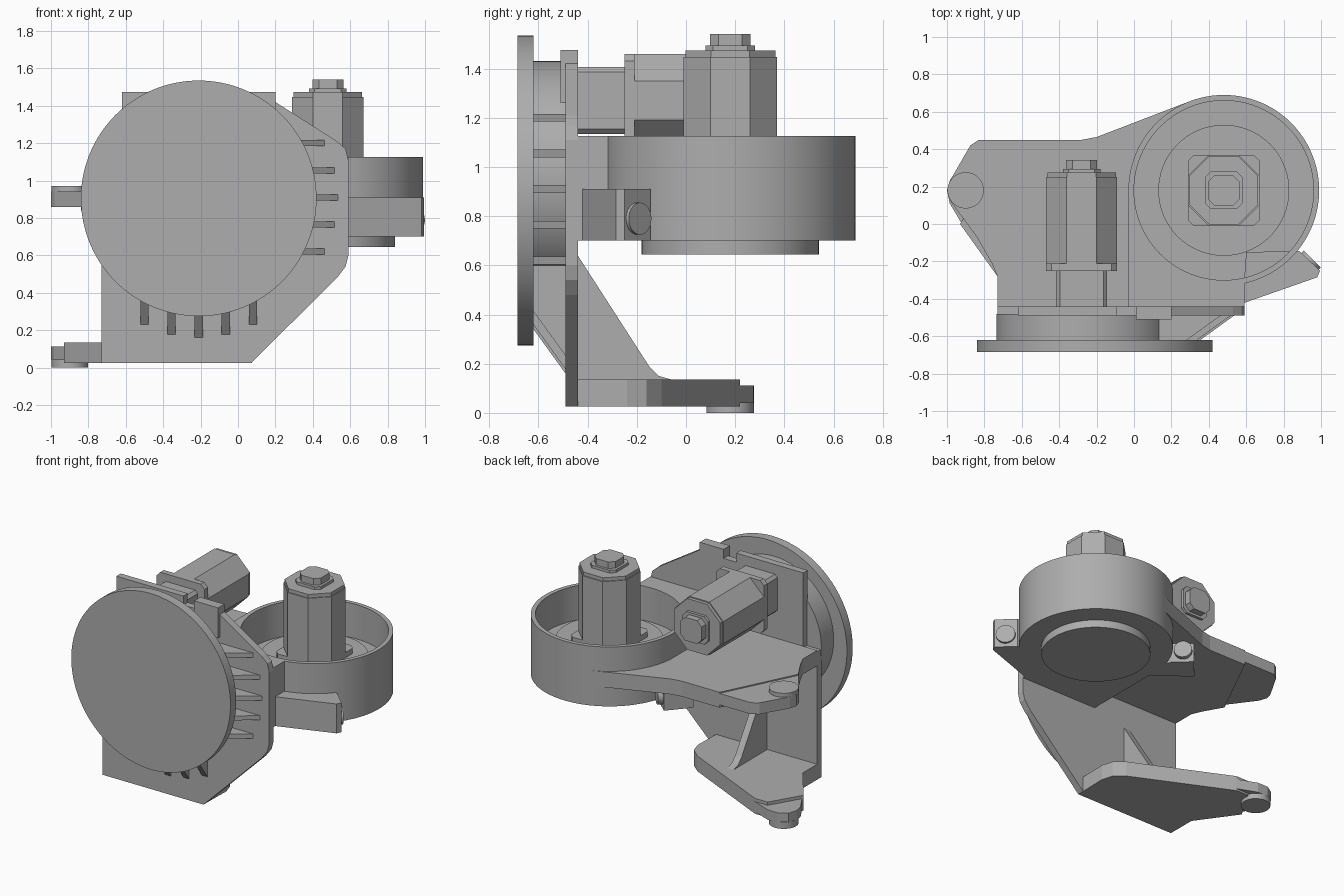
import bpy, bmesh, math
from mathutils import Matrix, Vector

old = bpy.data.objects.get("Cube")
if old:
    bpy.data.objects.remove(old)

metal = bpy.data.materials.new("machined grey")
metal.use_nodes = True
metal.diffuse_color = (0.42, 0.42, 0.42, 1)
metal.node_tree.nodes["Principled BSDF"].inputs["Base Color"].default_value = (0.42, 0.42, 0.42, 1)


def finish(name, bm, smooth=False):
    bmesh.ops.recalc_face_normals(bm, faces=bm.faces)
    me = bpy.data.meshes.new(name)
    bm.to_mesh(me)
    bm.free()
    ob = bpy.data.objects.new(name, me)
    bpy.context.collection.objects.link(ob)
    me.materials.append(metal)
    if smooth:
        bpy.ops.object.select_all(action='DESELECT')
        ob.select_set(True)
        bpy.context.view_layer.objects.active = ob
        bpy.ops.object.shade_smooth_by_angle(angle=math.radians(25))
    return ob


def prism(name, pts, axis, lo, hi, smooth=False):
    """Extrude a flat outline along one axis."""
    place = {'x': lambda a, b, h: (h, a, b),
             'y': lambda a, b, h: (a, h, b),
             'z': lambda a, b, h: (a, b, h)}[axis]
    bm = bmesh.new()
    face = bm.faces.new([bm.verts.new(place(a, b, lo)) for a, b in pts])
    ext = bmesh.ops.extrude_face_region(bm, geom=[face])
    verts = [v for v in ext["geom"] if isinstance(v, bmesh.types.BMVert)]
    bmesh.ops.translate(bm, verts=verts, vec=place(0, 0, hi - lo))
    return finish(name, bm, smooth)


def cylinder(name, center, direction, radius, depth, sides=96):
    """Cylinder starting at center and growing along direction."""
    d = Vector(direction).normalized()
    rot = d.to_track_quat('Z', 'Y').to_matrix().to_4x4()
    bm = bmesh.new()
    bmesh.ops.create_cone(bm, cap_ends=True, segments=sides, radius1=radius, radius2=radius,
                          depth=depth, matrix=Matrix.Translation(Vector(center) + d * depth / 2) @ rot)
    return finish(name, bm, True)


def chamfered(cx, cy, half, cut):
    k = half - cut
    return [(cx + x, cy + y) for x, y in
            ((half, -k), (half, k), (k, half), (-k, half), (-half, k), (-half, -k), (-k, -half), (k, -half))]


def motor(name, cx, cy, axis, start):
    """Mounting flange, octagonal body, lid, collar and end nut."""
    for part, half, cut, lo, hi in (("flange", 0.19, 0.03, 0, 0.04),
                                    ("body", 0.19, 0.11, 0.04, 0.5),
                                    ("lid", 0.183, 0.105, 0.5, 0.525),
                                    ("collar", 0.1, 0.03, 0.525, 0.545),
                                    ("nut", 0.083, 0.035, 0.545, 0.592)):
        prism(f"{name}_{part}", chamfered(cx, cy, half, cut), axis, start + lo, start + hi)


# Round face disc with its backing drum
cylinder("face_disc", (-0.21, -0.685, 0.905), (0, 1, 0), 0.63, 0.065, 128)
cylinder("face_drum", (-0.262, -0.62, 0.957), (0, 1, 0), 0.473, 0.14, 128)

# Upright mounting plate with thick tab
prism("upright_plate", [(-0.73, 0.025), (0.07, 0.025), (0.53, 0.48), (0.575, 0.54), (0.59, 0.6),
                        (0.59, 1.11), (0.575, 1.17), (0.53, 1.21), (0.2, 1.42), (0.2, 1.475),
                        (0.01, 1.475), (0.01, 1.41), (-0.09, 1.41), (-0.09, 1.475),
                        (-0.62, 1.475), (-0.62, 0.94), (-0.73, 0.94)], 'y', -0.49, -0.44)
prism("plate_tab", [(0.01, 1.26), (0.2, 1.26), (0.2, 1.475), (0.01, 1.475)], 'y', -0.51, -0.44)

# Tapered ribs below and beside the disc
for i in range(-2, 3):
    reach = 0.745 - 0.018 * i * i
    at = -0.21 + 0.145 * i
    base = 0.905 - reach
    prism("lower_rib", [(-0.62, base + 0.18), (-0.49, base), (-0.49, 0.6), (-0.62, 0.6)],
          'x', at - 0.022, at + 0.022)
    tip = reach - 0.21
    at = 0.91 + 0.145 * i
    prism("side_rib", [(tip - 0.18, -0.62), (tip, -0.49), (0.1, -0.49), (0.1, -0.62)],
          'z', at - 0.016, at + 0.016)

# Round housing with a block joining the plate
hx, hy, R = 0.48, 0.18, 0.51
first, count = math.radians(-77.5), 72
arc = [(hx + R * math.cos(a), hy + R * math.sin(a))
       for a in (first + (math.pi - first) * i / count for i in range(count + 1))]
housing = prism("housing", arc + [(-0.03, -0.44), (0.59, -0.44)], 'z', 0.7, 1.125, True)

# Upper arm reaching to the pivot
arm = prism("upper_arm", [(-0.73, -0.44), (-0.73, -0.28), (-0.76, -0.21), (-0.84, -0.07), (-0.58, 0.45),
                          (-0.28, 0.45), (-0.2, 0.465), (0.3, 0.657), (0.48, 0.6), (0.48, -0.44)],
            'z', 0.84, 0.95)
prism("upper_arm_tip", [(-0.84, -0.07), (-0.98, 0.12), (-1, 0.18), (-0.985, 0.23),
                        (-0.875, 0.42), (-0.83, 0.45), (-0.58, 0.45)], 'z', 0.86, 0.942)
cylinder("upper_pivot_boss", (-0.9, 0.18, 0.93), (0, 0, 1), 0.097, 0.04, 48)

# Hollow out the housing
cutter = cylinder("pocket_cutter", (hx, hy, 0.88), (0, 0, 1), 0.48, 0.4)
for ob in (housing, arm):
    mod = ob.modifiers.new("pocket", 'BOOLEAN')
    mod.operation, mod.object, mod.solver = 'DIFFERENCE', cutter, 'EXACT'
    bpy.ops.object.select_all(action='DESELECT')
    ob.select_set(True)
    bpy.context.view_layer.objects.active = ob
    bpy.ops.object.modifier_apply(modifier=mod.name)
bpy.data.objects.remove(cutter)

# Inner turntable and lower hub
cylinder("turntable", (hx, hy, 0.87), (0, 0, 1), 0.35, 0.08)
cylinder("lower_hub", (hx, hy, 0.645), (0, 0, 1), 0.36, 0.06)

# Motors: upright one in the housing, lying one on the plate
motor("upright_motor", hx, hy, 'z', 0.948)
motor("lying_motor", -0.28, 1.27, 'y', -0.25)
prism("motor_spacer", chamfered(-0.28, 1.27, 0.136, 0.02), 'y', -0.44, -0.25)

# Clamp lugs with bolt heads
prism("side_lug", [(0.58, -0.425), (0.98, -0.285), (0.995, -0.25), (0.885, -0.145), (0.6, -0.15)],
      'z', 0.7, 0.91)
cylinder("side_lug_bolt", (0.925, -0.215, 0.79), (1, 1, 0), 0.065, 0.04, 32)
prism("rear_lug", [(-0.14, 0.45), (-0.03, 0.35), (0.02, 0.2), (-0.03, 0.12), (-0.27, 0.3)],
      'z', 0.7, 0.85)
cylinder("rear_lug_bolt", (-0.1, 0.39, 0.78), (1, 1, 0), 0.06, 0.05, 32)

# Lower foot, pivot and gusset
prism("foot", [(-0.73, -0.44), (0.07, -0.44), (0.075, -0.24), (0.05, -0.16), (-0.02, -0.1),
               (-0.7, 0.22), (-0.8, 0.22), (-0.93, 0), (-0.73, -0.28)], 'z', 0.025, 0.135)
prism("foot_tip", [(-0.7, 0.22), (-0.84, 0.275), (-0.92, 0.277), (-0.98, 0.24),
                   (-1, 0.18), (-0.985, 0.11), (-0.92, 0)], 'z', 0.04, 0.112)
cylinder("foot_pivot_boss", (-0.9, 0.18, 0), (0, 0, 1), 0.097, 0.05, 48)
prism("gusset", [(-0.44, 0.64), (-0.15, 0.19), (-0.11, 0.15), (-0.05, 0.133), (-0.44, 0.133)],
      'x', -0.335, -0.285)
